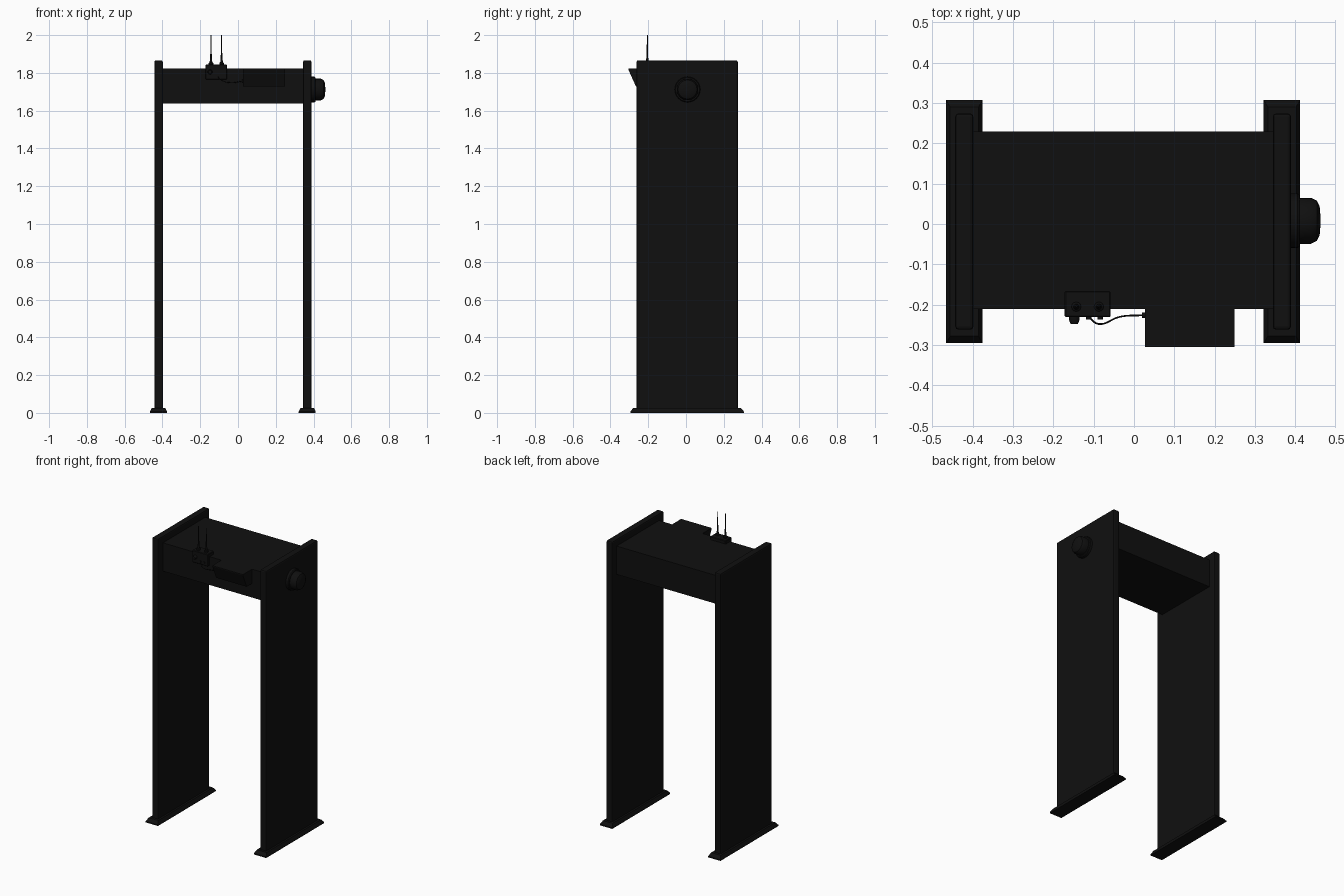
import bpy, bmesh, math
from mathutils import Matrix, Vector

if "Cube" in bpy.data.objects:
    bpy.data.objects.remove(bpy.data.objects["Cube"])

CX, CY = -0.027, 0.006          # middle of the walk-through frame
black = bpy.data.materials.new("black_plastic")
black.diffuse_color = (0.005, 0.005, 0.005, 1)
black.use_nodes = True
black.node_tree.nodes["Principled BSDF"].inputs["Base Color"].default_value = black.diffuse_color


def finish(name, bm, bevel=0, segments=2, smooth=False):
    bmesh.ops.recalc_face_normals(bm, faces=bm.faces)
    mesh = bpy.data.meshes.new(name)
    bm.to_mesh(mesh)
    bm.free()
    ob = bpy.data.objects.new(name, mesh)
    bpy.context.collection.objects.link(ob)
    mesh.materials.append(black)
    if bevel:
        m = ob.modifiers.new("bevel", 'BEVEL')
        m.width, m.segments = bevel, segments
    if smooth:
        bpy.ops.object.select_all(action='DESELECT')
        ob.select_set(True)
        bpy.context.view_layer.objects.active = ob
        bpy.ops.object.shade_smooth_by_angle(angle=math.radians(35))
    return ob


def box(name, lo, hi, bevel=0, segments=2):
    bm = bmesh.new()
    bmesh.ops.create_cube(bm, size=1)
    lo, hi = Vector(lo), Vector(hi)
    for v in bm.verts:
        v.co = [(lo[i] + hi[i]) / 2 + v.co[i] * (hi[i] - lo[i]) for i in range(3)]
    return finish(name, bm, bevel, segments)


def lathe(name, profile, origin, axis, sides):
    """Revolve (radius, height) points about an axis through origin."""
    bm = bmesh.new()
    rings = [[bm.verts.new((r * math.cos(2 * math.pi * i / sides),
                            r * math.sin(2 * math.pi * i / sides), h))
              for i in range(sides)] for r, h in profile]
    for a, b in zip(rings, rings[1:]):
        for i in range(sides):
            j = (i + 1) % sides
            bm.faces.new((a[i], a[j], b[j], b[i]))
    bm.faces.new(rings[0])
    bm.faces.new(rings[-1])
    rot = Vector((0, 0, 1)).rotation_difference(Vector(axis)).to_matrix().to_4x4()
    bm.transform(Matrix.Translation(origin) @ rot)
    return finish(name, bm, smooth=True)


# side panels and their chamfered feet
for side, s in (("left", -1), ("right", 1)):
    x = CX + s * 0.3935
    box(side + "_panel", (x - 0.0225, CY - 0.268, 0.015),
        (x + 0.0225, CY + 0.268, 1.866), 0.008)
    bm = bmesh.new()
    rings = []
    for hx, hy, z in ((0.045, 0.301, 0), (0.045, 0.301, 0.007), (0.035, 0.284, 0.027)):
        rings.append([bm.verts.new((x + a * hx, CY + b * hy, z))
                      for a, b in ((-1, -1), (1, -1), (1, 1), (-1, 1))])
    for a, b in zip(rings, rings[1:]):
        for i in range(4):
            j = (i + 1) % 4
            bm.faces.new((a[i], a[j], b[j], b[i]))
    bm.faces.new(rings[0])
    bm.faces.new(rings[-1])
    finish(side + "_foot", bm)

# header beam
box("header", (-0.405, -0.211, 1.637), (0.35, 0.229, 1.823))

# display housing with a slanted face
bm = bmesh.new()
prof = ((-0.205, 1.823), (-0.305, 1.823), (-0.305, 1.817), (-0.265, 1.728), (-0.205, 1.728))
face = bm.faces.new([bm.verts.new((0.027, y, z)) for y, z in prof])
ext = bmesh.ops.extrude_face_region(bm, geom=[face])["geom"]
bm.faces.new
for v in ext:
    if isinstance(v, bmesh.types.BMVert):
        v.co.x = 0.249
if len([f for f in bm.faces if all(abs(v.co.x - 0.027) < 1e-5 for v in f.verts)]) == 0:
    bm.faces.new([v for v in bm.verts if abs(v.co.x - 0.027) < 1e-5])
finish("display_housing", bm)

# alarm dome on the right panel
lathe("alarm_dome", ((0.068, 0), (0.068, 0.018), (0.064, 0.023), (0.057, 0.023),
                     (0.057, 0.052), (0.050, 0.066), (0.036, 0.073), (0.012, 0.075)),
      (0.387, 0.008, 1.712), (1, 0, 0), 24)

# radio box with antennas, knob and sockets
box("radio_box", (-0.172, -0.231, 1.765), (-0.058, -0.166, 1.844), 0.003, 1)
for i, x in enumerate((-0.143, -0.087)):
    lathe(f"antenna_{i + 1}", ((0.012, 0), (0.012, 0.010), (0.007, 0.014), (0.005, 0.040),
                               (0.003, 0.075), (0.0025, 0.158)),
          (x, -0.205, 1.842), (0, 0, 1), 12)
lathe("radio_knob", ((0.013, 0), (0.013, 0.008), (0.009, 0.018)),
      (-0.148, -0.230, 1.805), (0, -1, 0), 16)
for i, x in enumerate((-0.112, -0.084)):
    lathe(f"socket_{i + 1}", ((0.007, 0), (0.007, 0.007)),
          (x, -0.230, 1.785), (0, -1, 0), 12)
lathe("cable_plug", ((0.007, 0), (0.007, 0.008)), (0.028, -0.226, 1.757), (-1, 0, 0), 12)

# cable from the radio box to the display
cu = bpy.data.curves.new("cable", 'CURVE')
cu.dimensions = '3D'
cu.bevel_depth, cu.bevel_resolution, cu.resolution_u = 0.0022, 2, 8
sp = cu.splines.new('BEZIER')
pts = ((-0.112, -0.232, 1.785), (-0.085, -0.248, 1.760),
       (-0.035, -0.230, 1.748), (0.025, -0.226, 1.757))
sp.bezier_points.add(len(pts) - 1)
for bp, p in zip(sp.bezier_points, pts):
    bp.co = p
    bp.handle_left_type = bp.handle_right_type = 'AUTO'
cable = bpy.data.objects.new("cable", cu)
cu.materials.append(black)
bpy.context.collection.objects.link(cable)
